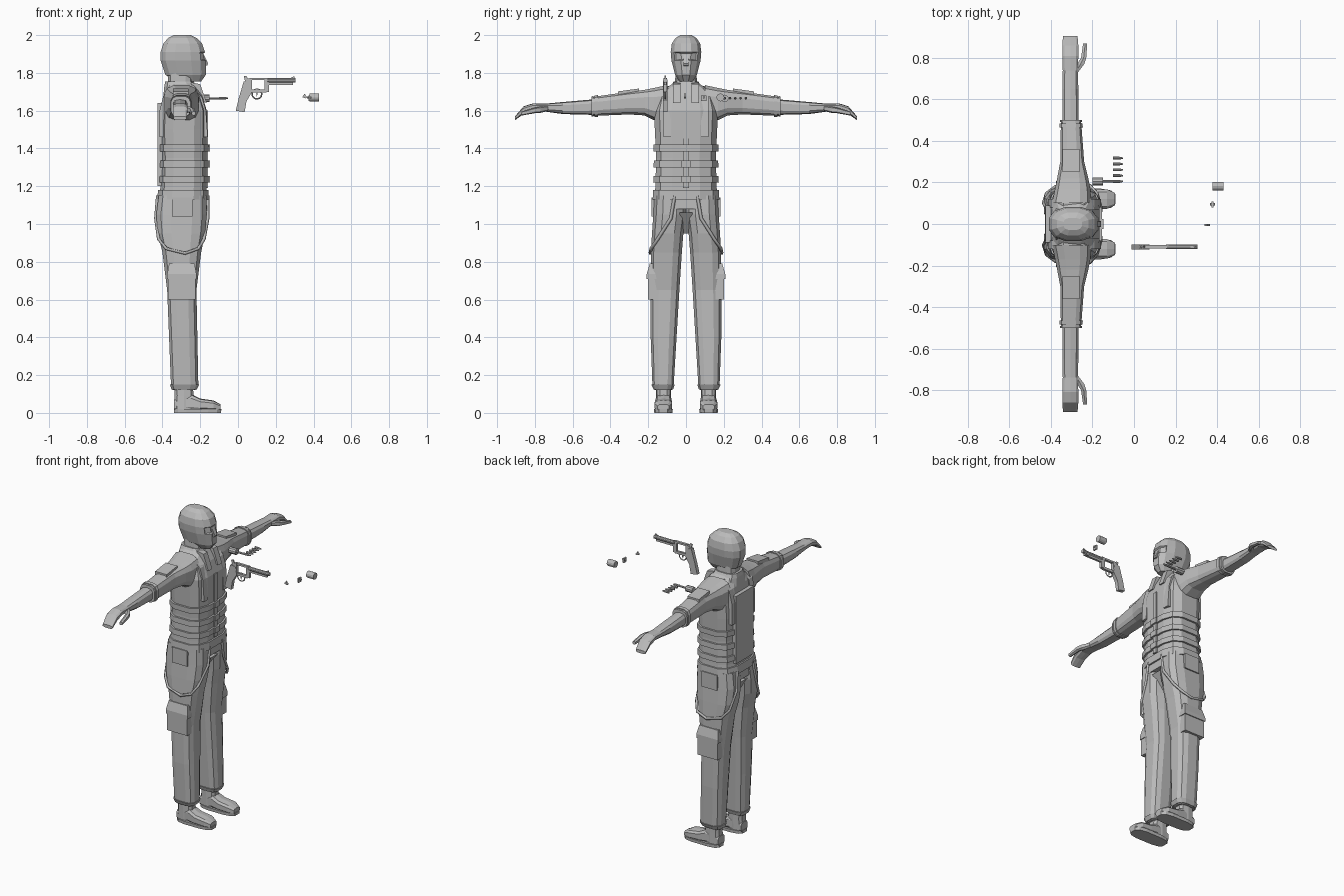
import bpy, bmesh, math
from mathutils import Vector

cube = bpy.data.objects.get("Cube")
if cube:
    bpy.data.objects.remove(cube, do_unlink=True)

grey = bpy.data.materials.new("light_grey")
grey.use_nodes = True
grey.diffuse_color = (.5, .5, .5, 1)
grey.node_tree.nodes["Principled BSDF"].inputs["Base Color"].default_value = (.5, .5, .5, 1)


def finish(name, bm):
    bmesh.ops.recalc_face_normals(bm, faces=bm.faces)
    mesh = bpy.data.meshes.new(name)
    bm.to_mesh(mesh)
    bm.free()
    mesh.materials.append(grey)
    obj = bpy.data.objects.new(name, mesh)
    bpy.context.collection.objects.link(obj)
    return obj


def place(axis, t, a, b, side):
    x, y, z = {"x": (t, a, b), "y": (a, t, b), "z": (a, b, t)}[axis]
    return Vector((x, y * side, z))


def loft(name, axis, sections, side=1, sides=12, power=.65, grow=0):
    """Skin rounded sections (t, a_min, a_max, b_min, b_max) along an axis."""
    bm = bmesh.new()
    rings = []
    scale = math.cos(math.pi / sides) ** power
    for t, a0, a1, b0, b1 in sections:
        ring = []
        for i in range(sides):
            ang = (i + .5) * math.tau / sides
            c, s = [math.copysign(abs(f(ang)) ** power / scale, f(ang)) for f in (math.cos, math.sin)]
            a = (a0 + a1) / 2 + c * ((a1 - a0) / 2 + grow)
            b = (b0 + b1) / 2 + s * ((b1 - b0) / 2 + grow)
            ring.append(bm.verts.new(place(axis, t, a, b, side)))
        rings.append(ring)
    for low, high in zip(rings, rings[1:]):
        for i in range(sides):
            j = (i + 1) % sides
            bm.faces.new((low[i], low[j], high[j], high[i]))
    bm.faces.new(rings[0])
    bm.faces.new(rings[-1])
    return finish(name, bm)


def section_at(sections, t):
    for p, q in zip(sections, sections[1:]):
        if p[0] <= t <= q[0]:
            f = (t - p[0]) / (q[0] - p[0])
            return [u + (v - u) * f for u, v in zip(p, q)]


def band(name, axis, sections, start, end, grow, side=1):
    """Raised ring hugging a loft between two positions."""
    loft(name, axis, [section_at(sections, start), section_at(sections, end)], side, grow=grow)


def plate(name, outline, y, thick):
    """Solid from an x-z outline, centred on y."""
    bm = bmesh.new()
    face = bm.faces.new([bm.verts.new((x, y - thick / 2, z)) for x, z in outline])
    moved = bmesh.ops.extrude_face_region(bm, geom=[face])["geom"]
    bmesh.ops.translate(bm, verts=[v for v in moved if isinstance(v, bmesh.types.BMVert)], vec=(0, thick, 0))
    return finish(name, bm)


def box(name, low, high, side=1):
    bm = bmesh.new()
    bmesh.ops.create_cube(bm, size=1)
    for v in bm.verts:
        v.co = Vector([l + (h - l) * (c + .5) for l, h, c in zip(low, high, v.co)])
        v.co.y *= side
    return finish(name, bm)


def rod(name, start, end, radius, tip=None, sides=10):
    bm = bmesh.new()
    a, b = Vector(start), Vector(end)
    bmesh.ops.create_cone(bm, cap_ends=True, segments=sides, radius1=radius,
                          radius2=radius if tip is None else tip, depth=(b - a).length)
    bm.transform((b - a).to_track_quat("Z", "Y").to_matrix().to_4x4())
    bmesh.ops.translate(bm, verts=bm.verts, vec=(a + b) / 2)
    return finish(name, bm)


def cord(name, points, radius, closed=False):
    curve = bpy.data.curves.new(name, "CURVE")
    curve.dimensions = "3D"
    curve.bevel_depth = radius
    curve.bevel_resolution = 0
    spline = curve.splines.new("POLY")
    spline.points.add(len(points) - 1)
    spline.use_cyclic_u = closed
    for p, co in zip(spline.points, points):
        p.co = (*co, 1)
    curve.materials.append(grey)
    bpy.context.collection.objects.link(bpy.data.objects.new(name, curve))


# Torso, neck and collar
torso = [(z, back, front, -w, w) for z, back, front, w in [
    (1.08, -.425, -.165, .17), (1.2, -.41, -.168, .162), (1.35, -.405, -.168, .158),
    (1.5, -.41, -.165, .165), (1.6, -.405, -.165, .17), (1.68, -.395, -.19, .15),
    (1.73, -.375, -.22, .09), (1.75, -.36, -.24, .06)]]
loft("torso", "z", torso, power=.6)
loft("neck", "z", [(1.7, -.37, -.24, -.06, .06), (1.82, -.37, -.24, -.055, .055)])
loft("collar", "z", [(1.68, -.395, -.2, -.11, .11), (1.73, -.39, -.22, -.08, .08),
                     (1.755, -.385, -.235, -.065, .065)])

# Vest belts, waist belt, front placket and back panel
for i, z in enumerate((1.22, 1.3, 1.385)):
    band(f"vest_belt_{i}", "z", torso, z, z + .035, .012)
    box(f"belt_buckle_{i}", (-.16, -.025, z), (-.148, .025, z + .035))
band("waist_belt", "z", torso, 1.13, 1.18, .01)
box("front_placket", (-.18, -.015, 1.19), (-.158, .015, 1.6))
box("back_panel", (-.425, -.09, 1.2), (-.395, .09, 1.64))

# Hooded head with sunken eye opening and nose
head = [(z, back, front, -w, w) for z, back, front, w in [
    (1.755, -.33, -.195, .035), (1.79, -.385, -.17, .058), (1.865, -.41, -.17, .077),
    (1.91, -.41, -.175, .081), (1.955, -.395, -.19, .075), (1.985, -.37, -.22, .055),
    (2, -.34, -.25, .03)]]
hood = loft("head", "z", head, power=.8)
bm = bmesh.new()
bm.from_mesh(hood.data)
eyes = [f for f in bm.faces if f.normal.x > .6 and 1.87 < f.calc_center_median().z < 1.9]
bmesh.ops.inset_region(bm, faces=eyes, thickness=.006, depth=-.008)
bm.to_mesh(hood.data)
bm.free()
plate("nose", [(-.18, 1.895), (-.158, 1.85), (-.162, 1.84), (-.18, 1.835)], 0, .025)

leg = [(.12, -.345, -.225, .075, .165), (.15, -.355, -.21, .065, .178), (.4, -.365, -.215, .05, .187),
       (.65, -.375, -.22, .035, .188), (.85, -.4, -.195, .022, .186), (.95, -.425, -.175, .014, .18),
       (1.05, -.433, -.165, 0, .173), (1.15, -.42, -.168, 0, .168)]
arm = [(.1, -.395, -.205, 1.545, 1.735), (.17, -.38, -.21, 1.55, 1.72), (.22, -.37, -.22, 1.575, 1.71),
       (.3, -.355, -.24, 1.58, 1.7), (.5, -.352, -.255, 1.572, 1.672)]
forearm = [(.45, -.345, -.266, 1.578, 1.662), (.65, -.345, -.268, 1.583, 1.645), (.74, -.343, -.27, 1.595, 1.637),
           (.81, -.345, -.268, 1.6, 1.638), (.86, -.345, -.268, 1.583, 1.622), (.905, -.342, -.272, 1.55, 1.57)]

for word, s in (("left", 1), ("right", -1)):
    # Trousers with hem, cargo pocket and thigh strap
    loft(word + "_leg", "z", leg, s)
    band(word + "_hem", "z", leg, .125, .15, .005, s)
    box(word + "_cargo_pocket", (-.37, .15, .6), (-.225, .202, .73), s)
    loft(word + "_pocket_flap", "z", [(.71, -.375, -.22, .14, .208), (.735, -.375, -.22, .14, .208),
                                      (.79, -.365, -.23, .14, .192)], s, 4, .4)
    strap = [(-.16, .06, 1.15), (-.16, .08, 1.03), (-.18, .15, .92), (-.21, .185, .87), (-.28, .19, .845),
             (-.38, .18, .87), (-.42, .15, .92), (-.435, .1, 1.03), (-.425, .08, 1.15)]
    cord(word + "_thigh_strap", [(x, y * s, z) for x, y, z in strap], .009)
    box(word + "_hip_pouch", (-.35, .15, 1.04), (-.24, .182, 1.14), s)

    # Boot
    loft(word + "_boot_shaft", "z", [(.02, -.338, -.235, .08, .158), (.09, -.335, -.235, .08, .158),
                                     (.16, -.335, -.24, .08, .158)], s, 10)
    loft(word + "_boot_foot", "x", [(-.338, .085, .152, .01, .07), (-.25, .078, .16, .01, .1),
                                    (-.2, .074, .165, .01, .075), (-.13, .073, .167, .01, .065),
                                    (-.092, .09, .15, .01, .045)], s, 10, .6)
    loft(word + "_boot_sole", "z", [(0, -.34, -.09, .072, .168), (.02, -.34, -.088, .07, .17)], s, 12, .6)

    # Sleeve with cuff, patch pocket, shoulder straps
    loft(word + "_sleeve", "y", arm, s)
    band(word + "_cuff", "y", arm, .465, .485, .006, s)
    band(word + "_cuff_edge", "y", arm, .49, .5, .004, s)
    loft(word + "_sleeve_pocket", "y", [(.25, -.345, -.262, 1.66, 1.717), (.36, -.345, -.262, 1.65, 1.702)], s, 4, .3)
    plate(word + "_shoulder_strap", [(-.16, 1.46), (-.17, 1.6), (-.19, 1.67), (-.24, 1.72), (-.34, 1.73),
                                     (-.395, 1.68), (-.415, 1.6), (-.415, 1.46)], .1 * s, .04)
    plate(word + "_lapel", [(-.165, 1.64), (-.2, 1.74), (-.25, 1.75), (-.22, 1.66)], .05 * s, .04)

    # Forearm, hand and thumb
    loft(word + "_forearm_and_hand", "y", forearm, s, 10)
    loft(word + "_thumb", "y", [(.73, -.29, -.27, 1.6, 1.625), (.77, -.275, -.24, 1.59, 1.62),
                                (.8, -.255, -.23, 1.588, 1.615), (.87, -.245, -.225, 1.575, 1.595)], s, 6)

# Crotch gusset
plate("crotch", [(-.17, 1.06), (-.25, .95), (-.36, .95), (-.42, 1.06)], 0, .07)

# Floating revolver
gy = -.11
plate("gun_grip", [(-.012, 1.6), (.035, 1.592), (.045, 1.65), (.075, 1.7), (.068, 1.75), (.03, 1.755),
                   (.02, 1.72), (.005, 1.67)], gy, .024)
plate("gun_frame_back", [(.03, 1.75), (.05, 1.695), (.075, 1.695), (.075, 1.772), (.055, 1.77)], gy, .02)
box("gun_top_strap", (.06, gy - .008, 1.762), (.16, gy + .008, 1.774))
box("gun_lower_frame", (.06, gy - .008, 1.695), (.15, gy + .008, 1.711))
box("gun_frame_front", (.14, gy - .009, 1.7), (.165, gy + .009, 1.77))
rod("gun_barrel", (.155, gy, 1.76), (.305, gy, 1.76), .012)
box("gun_barrel_lug", (.155, gy - .007, 1.737), (.29, gy + .007, 1.755))
plate("gun_sight", [(.27, 1.77), (.3, 1.77), (.298, 1.782)], gy, .006)
plate("gun_hammer", [(.04, 1.75), (.06, 1.75), (.045, 1.785), (.03, 1.782)], gy, .008)
cord("trigger_guard", [(.1 + .026 * math.cos(a), gy, 1.688 + .026 * math.sin(a))
                       for a in [i * math.tau / 12 for i in range(12)]], .004, True)
plate("trigger", [(.095, 1.7), (.105, 1.7), (.1, 1.672)], gy, .006)

# Loose revolver parts
rod("loose_cylinder", (.378, .182, 1.67), (.43, .182, 1.67), .021, sides=12)
rod("crane_arm", (.365, .095, 1.67), (.39, .095, 1.67), .006)
box("crane_yoke", (.372, .08, 1.652), (.382, .108, 1.68))
plate("loose_latch", [(.34, 1.672), (.352, 1.69), (.365, 1.672), (.36, 1.665)], -.005, .01)

# Speed loader and row of cartridges
rod("loader_body", (-.2, .205, 1.665), (-.15, .205, 1.665), .02)
rod("loader_stem", (-.15, .205, 1.665), (-.1, .205, 1.665), .006)
for i in range(5):
    y = .205 + i * .028
    rod(f"cartridge_case_{i}", (-.1, y, 1.666), (-.07, y, 1.666), .007, sides=8)
    rod(f"cartridge_tip_{i}", (-.07, y, 1.666), (-.053, y, 1.666), .007, .003, sides=8)
